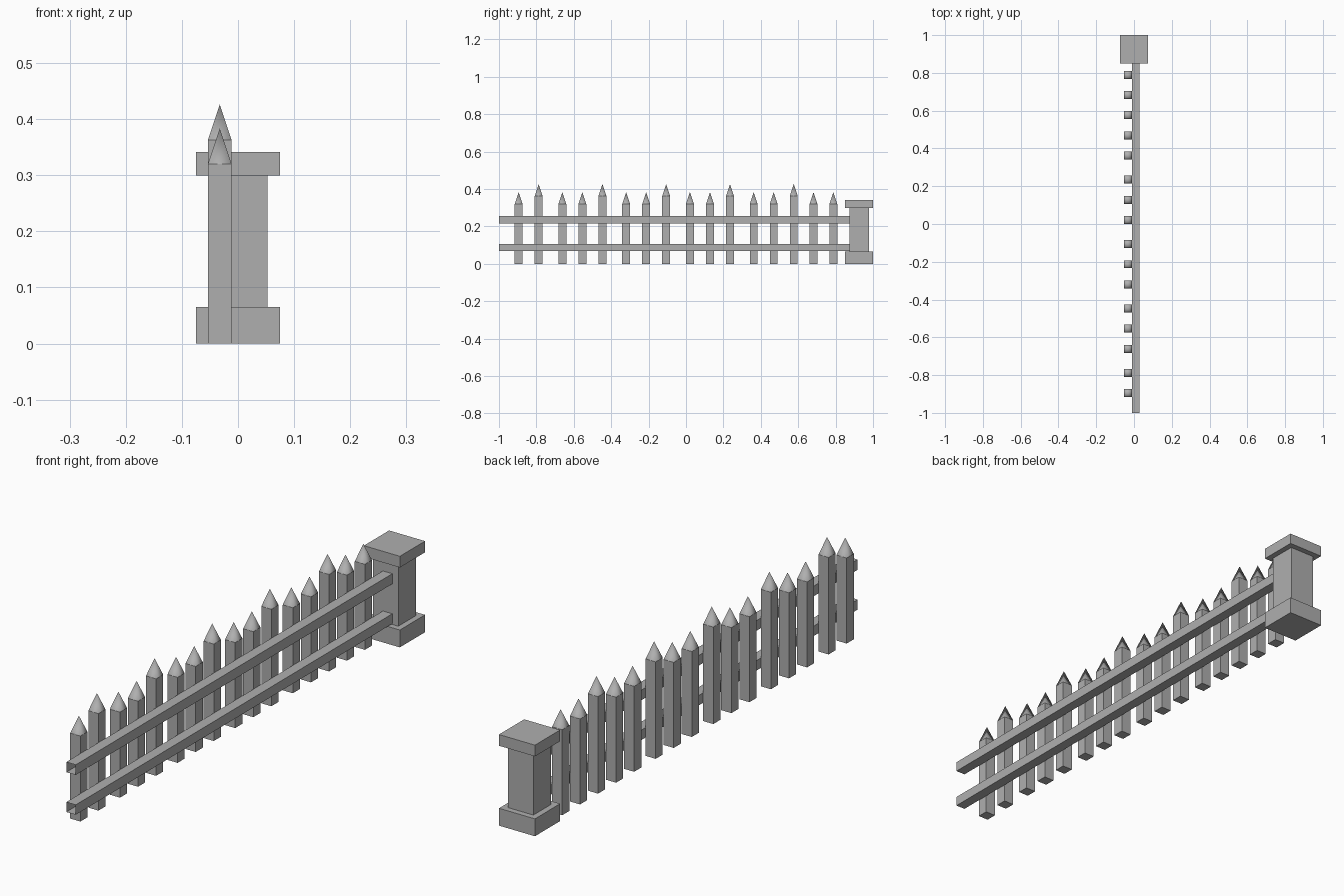
import bpy, bmesh

if "Cube" in bpy.data.objects:
    bpy.data.objects.remove(bpy.data.objects["Cube"])

# Dark grey paint shared by all parts
paint = bpy.data.materials.new("dark_grey_paint")
paint.diffuse_color = (0.43, 0.43, 0.43, 1)
paint.use_nodes = True
paint.node_tree.nodes["Principled BSDF"].inputs["Base Color"].default_value = paint.diffuse_color


def new_object(name, bm):
    bmesh.ops.recalc_face_normals(bm, faces=bm.faces)
    mesh = bpy.data.meshes.new(name)
    bm.to_mesh(mesh)
    bm.free()
    mesh.materials.append(paint)
    obj = bpy.data.objects.new(name, mesh)
    bpy.context.collection.objects.link(obj)
    return obj


def box_bmesh(lo, hi):
    bm = bmesh.new()
    bmesh.ops.create_cube(bm, size=1)
    for v in bm.verts:
        v.co = [(a + b) / 2 + c * (b - a) for a, b, c in zip(lo, hi, v.co)]
    return bm


def box(name, lo, hi):
    return new_object(name, box_bmesh(lo, hi))


def rail(name, z0, z1):
    # Hollow square rail, open at both ends
    bm = box_bmesh((-0.011, -1.0, z0), (0.028, 0.873, z1))
    ends = [f for f in bm.faces if abs(f.normal.y) > 0.9]
    bmesh.ops.delete(bm, geom=ends, context='FACES_ONLY')
    return new_object(name, bm)


def picket(name, y, height):
    # Square stake with a smooth-shaded four-sided point
    h = 0.021
    bm = box_bmesh((-0.0325 - h, y - h, 0), (-0.0325 + h, y + h, height))
    top = max(bm.faces, key=lambda f: f.calc_center_median().z)
    for e in top.edges:
        e.smooth = False
    tip = bmesh.ops.poke(bm, faces=[top])
    tip["verts"][0].co.z = height + 0.063
    for f in tip["faces"]:
        f.smooth = True
    return new_object(name, bm)


# Gate post: base, shaft and cap
for part, half, z0, z1 in (("post_base", 0.0745, 0, 0.065),
                           ("post_shaft", 0.0525, 0.065, 0.299),
                           ("post_cap", 0.0745, 0.299, 0.341)):
    yc = 0.9255
    box(part, (-half, yc - half, z0), (half, yc + half, z1))

# Two horizontal rails
rail("lower_rail", 0.068, 0.105)
rail("upper_rail", 0.217, 0.255)

# Pickets: repeating short, short, tall groups (first group lacks one short)
step, period, first_tall = 0.107, 0.341, -0.788
for k in range(5):
    y = first_tall + k * period
    picket("tall_picket", y, 0.363)
    for j in range(1, 2 if k == 0 else 3):
        picket("short_picket", y - j * step, 0.320)

# Two closing short pickets beside the post
for j in (1, 2):
    picket("short_picket", first_tall + 4 * period + j * 0.106, 0.320)
